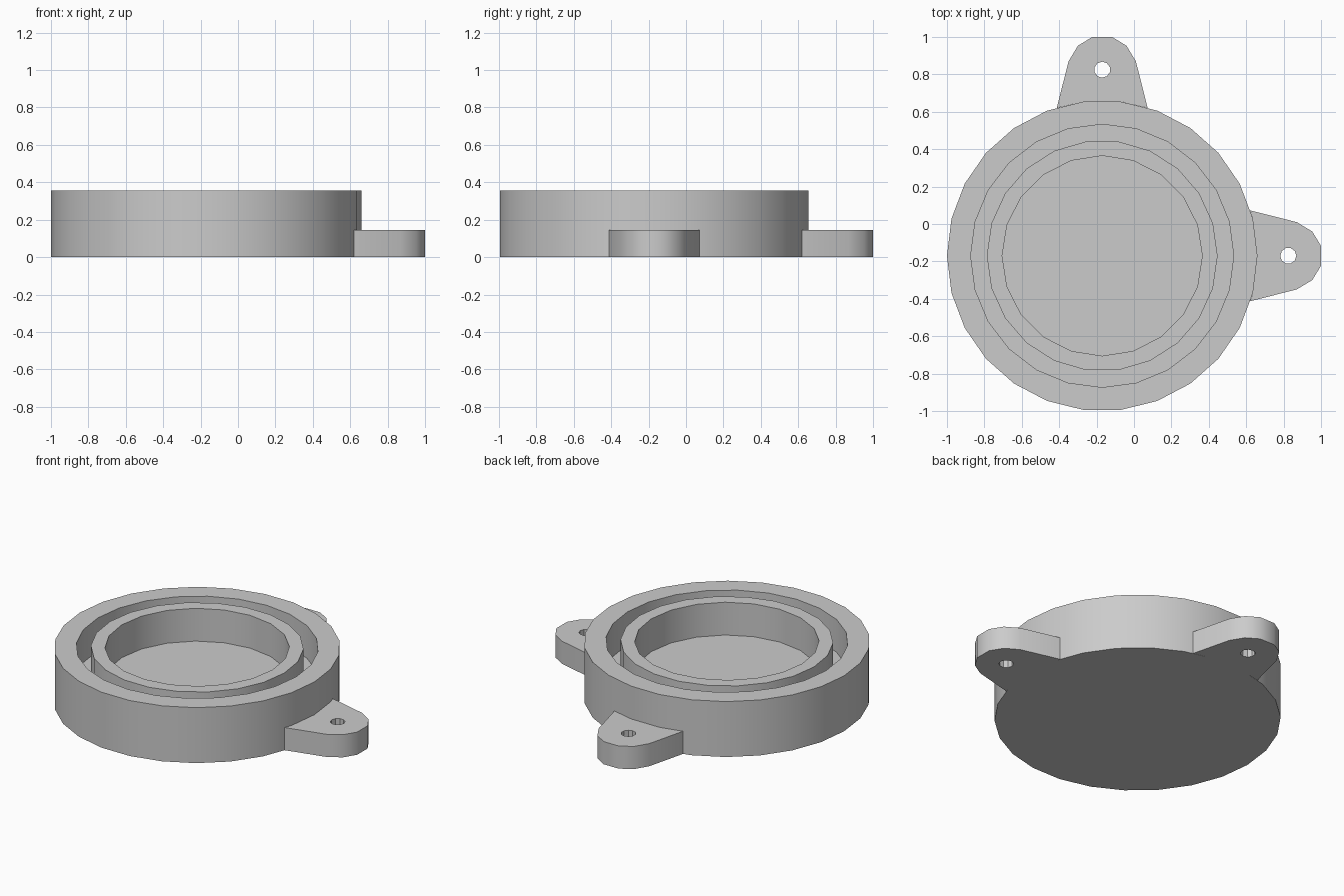
import bpy
import bmesh
from math import sin, cos, pi, radians
from mathutils import Matrix, Vector

cube = bpy.data.objects.get("Cube")
if cube:
    bpy.data.objects.remove(cube, do_unlink=True)

CENTRE = Vector((-0.17, -0.17, 0))
RADIUS, SIDES = 0.83, 26
HEIGHT, FLOOR = 0.355, 0.145

grey = bpy.data.materials.new("plain grey")
grey.use_nodes = True
grey.diffuse_color = (0.6, 0.6, 0.6, 1)
grey.node_tree.nodes["Principled BSDF"].inputs["Base Color"].default_value = (0.6, 0.6, 0.6, 1)


def circle(radius, sides, x=0):
    return [(x + radius * cos(2 * pi * i / sides), radius * sin(2 * pi * i / sides))
            for i in range(sides)]


def ring(bm, points, z):
    return [bm.verts.new((x, y, z)) for x, y in points]


def wall(bm, low, high):
    n = len(low)
    for i in range(n):
        j = (i + 1) % n
        bm.faces.new((low[i], low[j], high[j], high[i]))


def cap(bm, *rings):
    edges = [bm.edges.get((r[i - 1], r[i])) for r in rings for i in range(len(r))]
    bmesh.ops.triangle_fill(bm, edges=edges, use_beauty=True)


def finish(bm, name, turn=0):
    bmesh.ops.recalc_face_normals(bm, faces=bm.faces)
    bm.transform(Matrix.Translation(CENTRE) @ Matrix.Rotation(turn, 4, "Z"))
    mesh = bpy.data.meshes.new(name)
    bm.to_mesh(mesh)
    bm.free()
    mesh.materials.append(grey)
    obj = bpy.data.objects.new(name, mesh)
    bpy.context.collection.objects.link(obj)
    bpy.ops.object.select_all(action="DESELECT")
    obj.select_set(True)
    bpy.context.view_layer.objects.active = obj
    bpy.ops.object.shade_smooth_by_angle(angle=radians(35))


# Round body: outer wall, groove, inner ring and central pocket
bm = bmesh.new()
walls = []
for radius, sides, bottom in ((RADIUS, SIDES, 0), (0.703, 24, FLOOR),
                              (0.617, 22, FLOOR), (0.535, 20, FLOOR)):
    points = circle(radius, sides)
    low, high = ring(bm, points, bottom), ring(bm, points, HEIGHT)
    wall(bm, low, high)
    walls.append((low, high))
outer, groove, inner, pocket = walls
bm.faces.new(outer[0])
cap(bm, outer[1], groove[1])
cap(bm, groove[0], inner[0])
cap(bm, inner[1], pocket[1])
bm.faces.new(pocket[0])
finish(bm, "round_body")


# Mounting ears with a screw hole, seated against the body wall
def ear(name, turn, seat_angles):
    half = [(0.79, 0.243), (1.04, 0.18), (1.123, 0.13), (1.17, 0.053)]
    outline = [(x, -y) for x, y in half] + half[::-1]
    outline += [(RADIUS * cos(a), RADIUS * sin(a)) for a in seat_angles]
    bm = bmesh.new()
    hole = circle(0.043, 10, 0.995)
    lows = [ring(bm, p, 0) for p in (outline, hole)]
    highs = [ring(bm, p, FLOOR) for p in (outline, hole)]
    for low, high in zip(lows, highs):
        wall(bm, low, high)
    cap(bm, *lows)
    cap(bm, *highs)
    finish(bm, name, turn)


step = 2 * pi / SIDES
ear("left_ear", 0, (step, 0, -step))
ear("back_ear", pi / 2, (step / 2, -step / 2))
